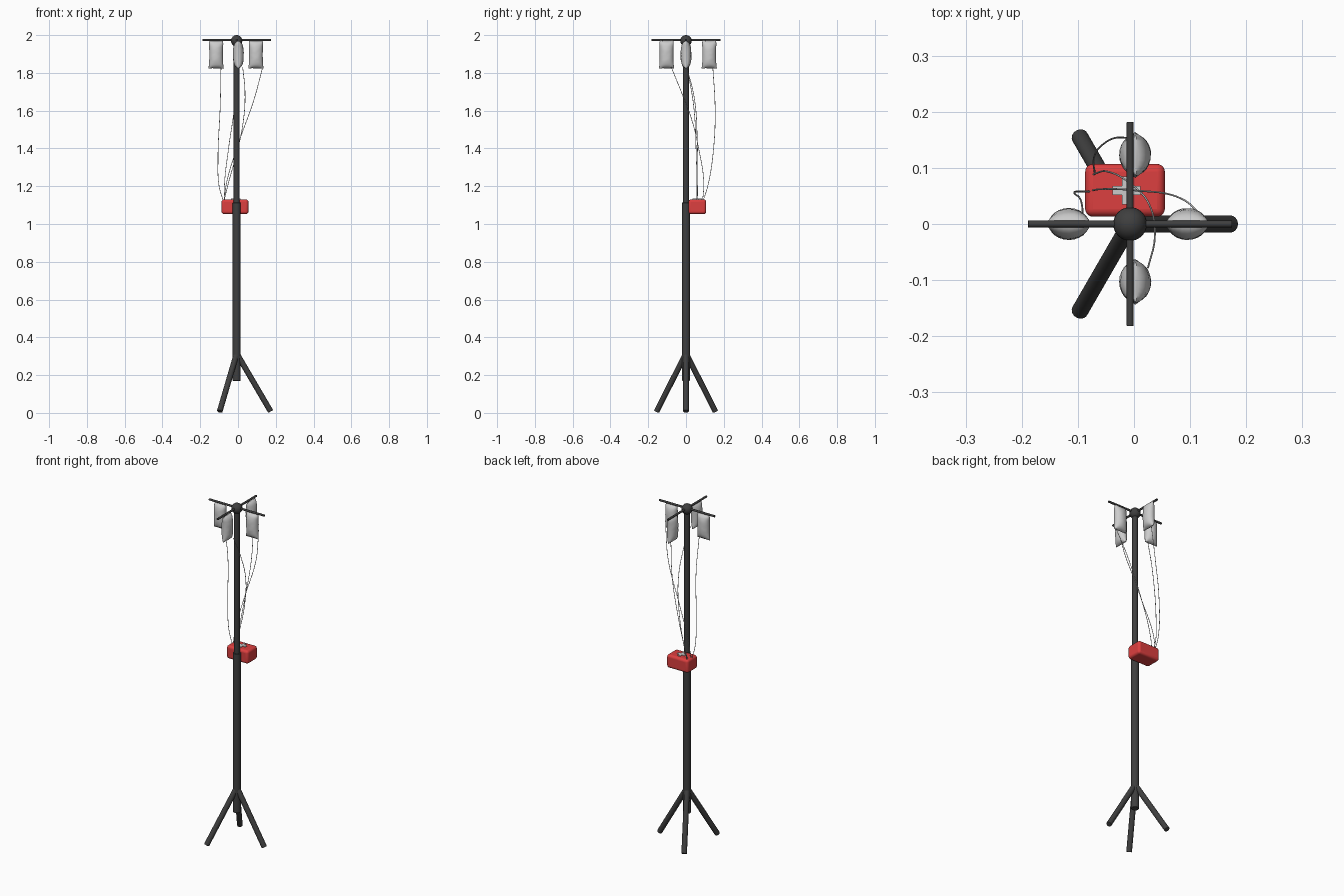
import bpy, bmesh, math, random
from mathutils import Vector

if "Cube" in bpy.data.objects:
    bpy.data.objects.remove(bpy.data.objects["Cube"])

random.seed(4)
CX = -0.007  # pole axis


def material(name, rgb):
    m = bpy.data.materials.new(name)
    m.diffuse_color = (*rgb, 1)
    m.use_nodes = True
    m.node_tree.nodes["Principled BSDF"].inputs["Base Color"].default_value = m.diffuse_color
    return m


DARK = material("dark_metal", (0.05, 0.05, 0.05))
RED = material("red_plastic", (0.72, 0.05, 0.05))


def finish(name, mat=None, smooth=True):
    ob = bpy.context.object
    ob.name = name
    if mat:
        ob.data.materials.append(mat)
    if smooth:
        bpy.ops.object.shade_smooth_by_angle(angle=math.radians(40))
    return ob


def rod(name, a, b, r, bevel=0.002):
    a, b = Vector(a), Vector(b)
    d = b - a
    bpy.ops.mesh.primitive_cylinder_add(vertices=32, radius=r, depth=d.length, location=(a + b) / 2,
                                        rotation=d.to_track_quat('Z', 'Y').to_euler())
    ob = finish(name, DARK)
    mod = ob.modifiers.new("edge", 'BEVEL')
    mod.width, mod.segments = bevel, 2
    return ob


# Telescopic pole
rod("lower_pole", (CX, 0, 0.17), (CX, 0, 1.113), 0.021)
rod("upper_pole", (CX, 0, 1.05), (CX, 0, 1.97), 0.0155)

# Three legs
for i in range(3):
    a = math.radians(120 * i)
    rod(f"leg_{i + 1}", (CX, 0, 0.315),
        (CX + 0.18 * math.cos(a), 0.18 * math.sin(a), 0.0075), 0.015)

# Hub and crossed hanging bars
bpy.ops.mesh.primitive_uv_sphere_add(segments=32, ring_count=16, radius=0.03, location=(CX, 0, 1.97))
finish("hub", DARK)
rod("bar_x", (CX - 0.182, 0, 1.974), (CX + 0.182, 0, 1.974), 0.006, 0.001)
rod("bar_y", (CX, -0.182, 1.974), (CX, 0.182, 1.974), 0.006, 0.001)

# Red box with rounded edges
bpy.ops.mesh.primitive_cube_add(size=1, location=(-0.016, 0.06, 1.0915))
box = bpy.context.object
box.scale = (0.142, 0.094, 0.078)
bpy.ops.object.transform_apply(location=False, rotation=False, scale=True)
finish("pump_box", RED)
bev = box.modifiers.new("round", 'BEVEL')
bev.width, bev.segments = 0.014, 5

# Raised plus sign on the box
s, w = 0.025, 0.008
outline = [(w, w), (w, s), (-w, s), (-w, w), (-s, w), (-s, -w),
           (-w, -w), (-w, -s), (w, -s), (w, -w), (s, -w), (s, w)]
bm = bmesh.new()
face = bm.faces.new([bm.verts.new((-0.013 + x, 0.06 + y, 1.128)) for x, y in outline])
ext = bmesh.ops.extrude_face_region(bm, geom=[face])
bmesh.ops.translate(bm, vec=(0, 0, 0.006),
                    verts=[v for v in ext['geom'] if isinstance(v, bmesh.types.BMVert)])
bmesh.ops.recalc_face_normals(bm, faces=bm.faces)
me = bpy.data.meshes.new("box_plus")
bm.to_mesh(me)
bm.free()
bpy.context.collection.objects.link(bpy.data.objects.new("box_plus", me))


# Fluid bag: lofted rings, flat wide ends and a puffed middle
def bag(name, x, y, turn):
    n, rings = 24, 16
    bm = bmesh.new()
    loops = []
    for j in range(rings + 1):
        v = -1 + 2 * j / rings
        half = 0.036 + 0.005 * abs(v) ** 3 - (0.006 * max(0, v - 0.8) / 0.2)
        thick = 0.005 + 0.023 * max(0, 1 - abs(v) ** 3) ** 0.6
        loop = []
        for i in range(n):
            a = 2 * math.pi * i / n
            c, sn = math.cos(a), math.sin(a)
            k = 1 + random.uniform(-0.03, 0.03)
            z = 1.897 + 0.073 * v + 0.003 * v * (c * c - 0.5)
            loop.append(bm.verts.new((half * c, thick * sn * k, z)))
        loops.append(loop)
    for lo, hi in zip(loops, loops[1:]):
        for i in range(n):
            bm.faces.new((lo[i], lo[(i + 1) % n], hi[(i + 1) % n], hi[i]))
    bm.faces.new(loops[0][::-1])
    bm.faces.new(loops[-1])
    me = bpy.data.meshes.new(name)
    bm.to_mesh(me)
    bm.free()
    ob = bpy.data.objects.new(name, me)
    bpy.context.collection.objects.link(ob)
    ob.location = (x, y, 0)
    ob.rotation_euler.z = math.radians(turn)
    bpy.ops.object.select_all(action='DESELECT')
    ob.select_set(True)
    bpy.context.view_layer.objects.active = ob
    bpy.ops.object.shade_smooth_by_angle(angle=math.radians(45))


bag("bag_left", -0.116, 0, 0)
bag("bag_right", 0.095, 0, 0)
bag("bag_back", 0.002, 0.123, 90)
bag("bag_front", 0.002, -0.103, 90)


# Thin tubes from each bag to the box
def tube(name, pts):
    cu = bpy.data.curves.new(name, 'CURVE')
    cu.dimensions = '3D'
    cu.bevel_depth, cu.bevel_resolution, cu.resolution_u = 0.0016, 2, 10
    sp = cu.splines.new('BEZIER')
    sp.bezier_points.add(len(pts) - 1)
    for bp, p in zip(sp.bezier_points, pts):
        bp.co = p
        bp.handle_left_type = bp.handle_right_type = 'AUTO'
    bpy.context.collection.objects.link(bpy.data.objects.new(name, cu))


tube("tube_left", [(-0.09, 0.005, 1.828), (-0.094, 0.04, 1.63), (-0.106, 0.055, 1.34),
                   (-0.1, 0.058, 1.2), (-0.078, 0.058, 1.122)])
tube("tube_right", [(0.13, 0.005, 1.828), (0.085, 0.045, 1.66), (0.0, 0.06, 1.42),
                    (-0.06, 0.062, 1.22), (-0.074, 0.06, 1.122)])
tube("tube_back", [(0.0, 0.142, 1.828), (-0.018, 0.154, 1.62), (-0.05, 0.146, 1.4),
                   (-0.072, 0.115, 1.2), (-0.07, 0.09, 1.122)])
tube("tube_front", [(0.025, -0.078, 1.83), (0.037, -0.025, 1.7), (0.03, 0.028, 1.56),
                    (0.0, 0.067, 1.4), (-0.05, 0.094, 1.22), (-0.074, 0.088, 1.122)])
